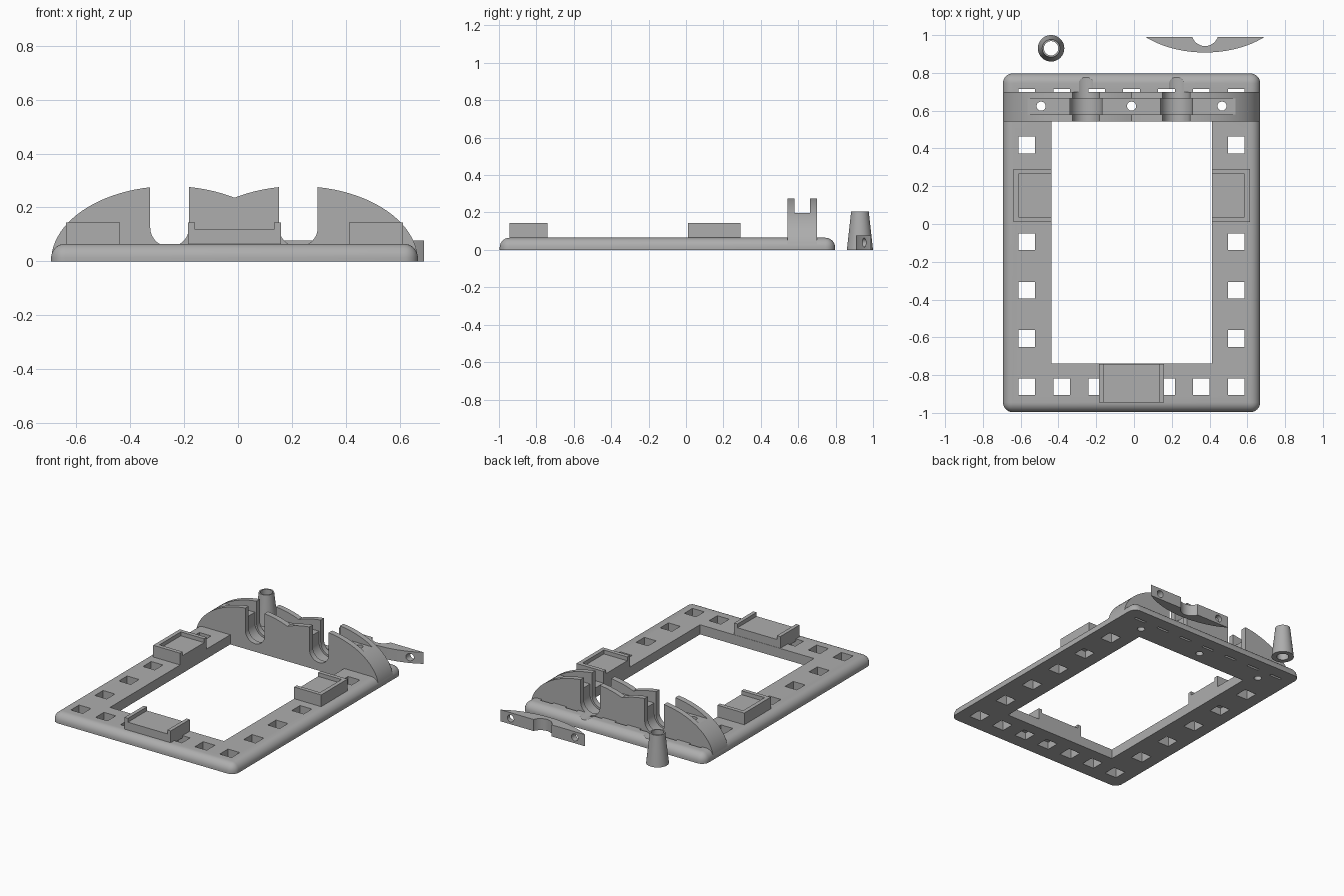
import bpy
import bmesh
import math
from mathutils import Vector

cube = bpy.data.objects.get("Cube")
if cube:
    bpy.data.objects.remove(cube, do_unlink=True)

gray = bpy.data.materials.new("plain gray")
gray.use_nodes = True
gray.diffuse_color = (0.42, 0.42, 0.42, 1)
gray.node_tree.nodes["Principled BSDF"].inputs["Base Color"].default_value = gray.diffuse_color

MID = -0.013            # centre line of the frame
HUMP = 0.237            # hump offset from the centre line
HUMP_A, HUMP_B = 0.444, 0.279
WALL = (0.543, 0.7)     # depth range of the arched wall
SEAT = 0.197            # height where the cap meets the wall
OPEN_L, OPEN_R = MID - 0.425, MID + 0.425


def finish(name, bm):
    bmesh.ops.recalc_face_normals(bm, faces=bm.faces)
    mesh = bpy.data.meshes.new(name)
    bm.to_mesh(mesh)
    bm.free()
    mesh.materials.append(gray)
    obj = bpy.data.objects.new(name, mesh)
    bpy.context.collection.objects.link(obj)
    return obj


def prism(name, points, axis, lo, hi):
    """Extrude a 2D outline along y (points are x, z) or z (points are x, y)."""
    bm = bmesh.new()
    place = (lambda a, b: (a, lo, b)) if axis == "y" else (lambda a, b: (a, b, lo))
    face = bm.faces.new([bm.verts.new(place(*p)) for p in points])
    new = bmesh.ops.extrude_face_region(bm, geom=[face])["geom"]
    step = Vector((0, hi - lo, 0)) if axis == "y" else Vector((0, 0, hi - lo))
    bmesh.ops.translate(bm, vec=step, verts=[v for v in new if isinstance(v, bmesh.types.BMVert)])
    return finish(name, bm)


def box(name, x, y, z):
    return prism(name, [(x[0], y[0]), (x[1], y[0]), (x[1], y[1]), (x[0], y[1])], "z", *z)


def arc(cx, cy, rx, ry, start, end, n):
    turns = [math.radians(start + (end - start) * i / n) for i in range(n + 1)]
    return [(cx + rx * math.cos(t), cy + ry * math.sin(t)) for t in turns]


def disc(name, cx, cy, r, axis, lo, hi):
    return prism(name, arc(cx, cy, r, r, 0, 360, 32)[:-1], axis, lo, hi)


def combine(obj, tool, operation="DIFFERENCE"):
    mod = obj.modifiers.new("combine", "BOOLEAN")
    mod.operation, mod.solver, mod.object = operation, "EXACT", tool
    graph = bpy.context.evaluated_depsgraph_get()
    graph.update()
    mesh = bpy.data.meshes.new_from_object(obj.evaluated_get(graph))
    obj.modifiers.clear()
    obj.data = mesh
    bpy.data.objects.remove(tool, do_unlink=True)


def smooth(obj):
    bpy.ops.object.select_all(action="DESELECT")
    obj.select_set(True)
    bpy.context.view_layer.objects.active = obj
    bpy.ops.object.shade_smooth_by_angle(angle=math.radians(30))


# Base frame with rounded corners and a rounded upper rim
frame = box("frame", (MID - 0.681, MID + 0.681), (-0.996, 0.797), (0, 0.065))
bm = bmesh.new()
bm.from_mesh(frame.data)
rim = [e for e in bm.edges if max(v.co.z for v in e.verts) > 0.06]
bmesh.ops.bevel(bm, geom=rim, offset=0.052, segments=8, profile=0.5, affect="EDGES")
bm.to_mesh(frame.data)
bm.free()

# Arched wall: two overlapping elliptical humps meeting in a shallow V
cross = math.degrees(math.acos(-HUMP / HUMP_A))
right_hump = arc(MID + HUMP, 0, HUMP_A, HUMP_B, 0, cross, 32)
left_hump = arc(MID - HUMP, 0, HUMP_A, HUMP_B, 180 - cross, 180, 32)
wall = prism("arched_wall", right_hump + left_hump[1:], "y", *WALL)
combine(frame, wall, "UNION")

# Central opening
combine(frame, box("opening", (OPEN_L, OPEN_R), (-0.738, WALL[0]), (-0.1, 0.5)))

# Round-bottomed cradles, with a wider collar groove inside each
for side in (-1, 1):
    cx = MID - 0.002 + side * 0.239
    for r, lo, hi in ((0.072, 0.5, 0.9), (0.085, 0.58, 0.664)):
        outline = [(cx + r, 0.5), (cx - r, 0.5)] + arc(cx, 0.126, r, r, 180, 360, 24)
        combine(frame, prism("cradle_cut", outline, "y", lo, hi))

# Cap channel along the wall top, and the screw holes under it
combine(frame, box("channel_cut", (-0.65, 0.62), (0.58, 0.664), (SEAT, 0.5)))
for side in (-1, 0, 1):
    combine(frame, disc("screw_cut", MID + side * 0.479, 0.624, 0.024, "z", -0.1, 0.5))

# Square lacing holes on three sides, narrow slits behind the wall
H = 0.044
places = [(MID + s * 0.555, -0.862 + 0.256 * i) for s in (-1, 1) for i in range(6)]
places += [(MID + 0.185 * i, -0.862) for i in range(-2, 3)]
for x, y in places:
    combine(frame, box("hole_cut", (x - H, x + H), (y - H, y + H), (-0.1, 0.1)))
for i in range(-3, 4):
    x = MID + 0.185 * i
    combine(frame, box("slit_cut", (x - H, x + H), (WALL[1], 0.715), (-0.1, 0.1)))
smooth(frame)

# Side rests: shallow trays open towards the middle
TOP, FLOOR, BASE = 0.144, 0.118, 0.05
for name, inner, side in (("right_rest", OPEN_L, -1), ("left_rest", OPEN_R, 1)):
    xs = sorted((inner, inner + side * 0.201))
    rest = box(name, xs, (0.01, 0.292), (BASE, TOP))
    cut = sorted((inner - side * 0.05, inner + side * 0.174))
    combine(rest, box("tray_cut", cut, (0.037, 0.265), (FLOOR, 0.3)))

# Front rest: a tray with a lip at each end
half, lip = 0.172, 0.147
outline = [(-half, BASE), (half, BASE), (half, TOP), (lip, TOP),
           (lip, FLOOR), (-lip, FLOOR), (-lip, TOP), (-half, TOP)]
prism("front_rest", [(MID + x, z) for x, z in outline], "y", -0.944, -0.74)

# Loose clamping cap: the top slice of one hump, lying on its side
CAP_X, CAP_Y = 0.376, 0.99
tip = math.degrees(math.asin(SEAT / HUMP_B))
curve = arc(CAP_X, CAP_Y + SEAT, HUMP_A, HUMP_B, 180 + tip, 360 - tip, 32)
cap = prism("cap", curve, "z", 0, 0.078)
combine(cap, disc("cap_cradle_cut", CAP_X, CAP_Y + 0.024, 0.072, "z", -0.1, 0.2))
for side in (-1, 1):
    combine(cap, disc("cap_screw_cut", CAP_X + side * 0.239, 0.039, 0.024, "y", 0.8, 1.1))
smooth(cap)

# Loose tapered sleeve
bm = bmesh.new()
bmesh.ops.create_cone(bm, cap_ends=True, segments=48, radius1=0.07, radius2=0.047, depth=0.206)
bmesh.ops.translate(bm, vec=(-0.439, 0.93, 0.103), verts=bm.verts)
sleeve = finish("sleeve", bm)
combine(sleeve, disc("bore_cut", -0.439, 0.93, 0.038, "z", -0.1, 0.4))
smooth(sleeve)
